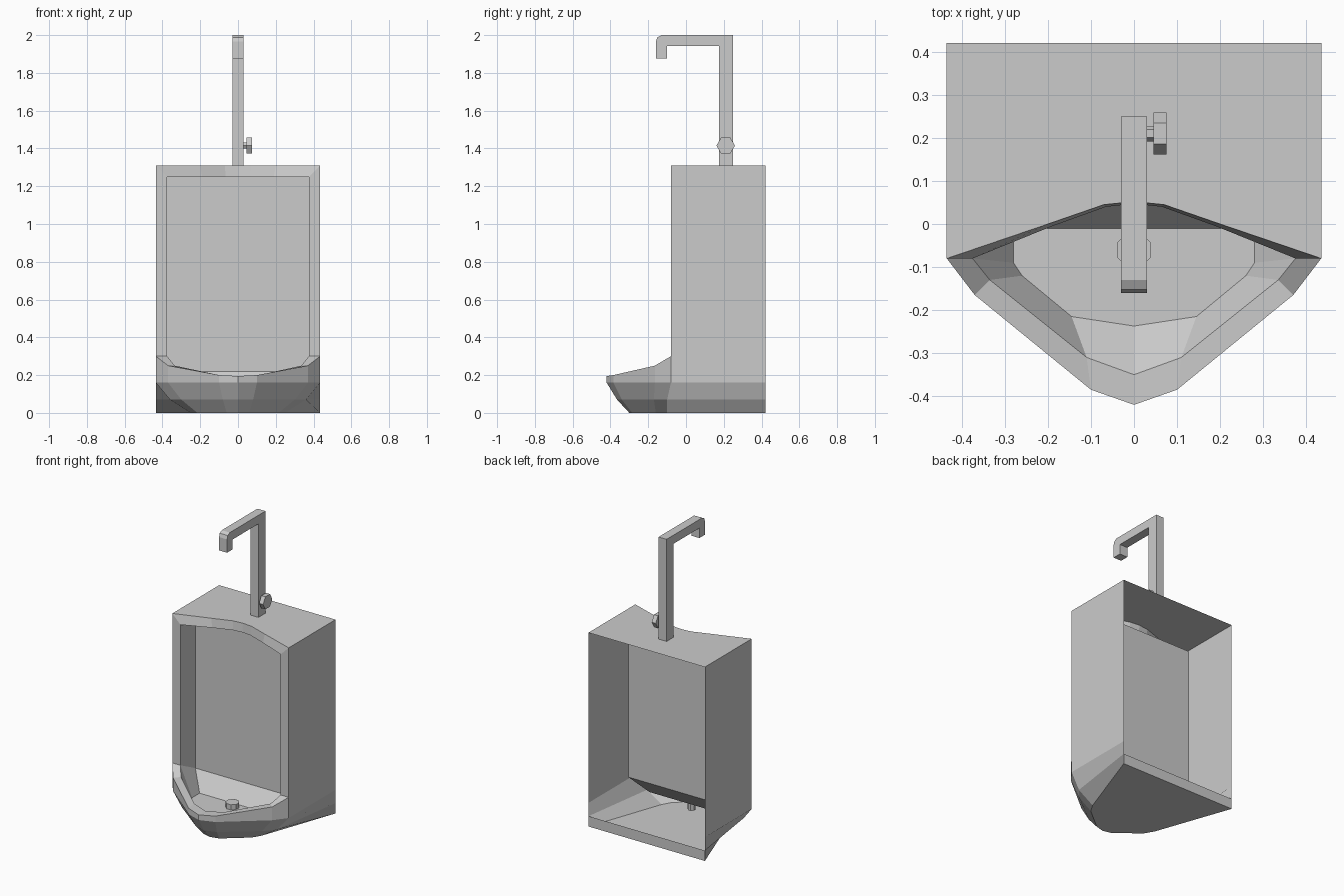
import bpy, bmesh, math
from mathutils import Matrix

if "Cube" in bpy.data.objects:
    bpy.data.objects.remove(bpy.data.objects["Cube"])


def finish(bm, name):
    bmesh.ops.remove_doubles(bm, verts=bm.verts, dist=0.0005)
    bmesh.ops.recalc_face_normals(bm, faces=bm.faces)
    me = bpy.data.meshes.new(name)
    bm.to_mesh(me)
    bm.free()
    ob = bpy.data.objects.new(name, me)
    bpy.context.collection.objects.link(ob)
    return ob


def face(bm, pts):
    bm.faces.new([bm.verts.new(p) for p in pts])


def full(half):
    """Mirror a +x half outline that ends on x = 0."""
    return half + [(-x, y, z) for x, y, z in half[-2::-1]]


def strip(bm, a, b):
    for i in range(len(a) - 1):
        face(bm, [a[i], a[i + 1], b[i + 1], b[i]])


def both(bm, pts):
    """Face on the right side and its mirror image."""
    face(bm, pts)
    face(bm, [(-x, y, z) for x, y, z in reversed(pts)])


def prism(name, sides, radius, depth, center, axis='Z', turn=0.0):
    bm = bmesh.new()
    bmesh.ops.create_cone(bm, cap_ends=True, segments=sides, radius1=radius,
                          radius2=radius, depth=depth)
    m = Matrix.Rotation(turn, 4, 'Z')
    if axis == 'X':
        m = Matrix.Rotation(math.pi / 2, 4, 'Y') @ m
    bmesh.ops.transform(bm, matrix=Matrix.Translation(center) @ m, verts=bm.verts)
    return finish(bm, name)


W, N, TOP, LIP = 0.435, 0.375, 1.31, 1.25   # half widths and heights
BACK, FRONT, PANEL = 0.42, -0.08, 0.08      # depths
bm = bmesh.new()

# Outer bowl rings from the ground to the widest line
r0 = full([(W, BACK, 0), (.25, -.10, 0), (.215, -.16, 0), (.06, -.285, 0), (0, -.30, 0)])
r1 = full([(W, BACK, .07), (.36, -.10, .07), (.30, -.17, .07), (.08, -.34, .07), (0, -.365, .07)])
r2 = full([(W, BACK, .16), (W, FRONT, .16), (.37, -.165, .16), (.10, -.385, .16), (0, -.42, .16)])
strip(bm, r0, r1)
strip(bm, r1, r2)
face(bm, r0)
face(bm, [r0[0], r0[-1], r1[-1], r1[0]])

# Bowl rim, inner slope and floor
rim = full([(W, FRONT, .30), (.37, -.165, .25), (.10, -.385, .20), (0, -.42, .195)])
inner = full([(N, FRONT, .30), (.335, -.13, .25), (.11, -.31, .20), (0, -.35, .195)])
floor = full([(.28, -.09, .11), (.26, -.12, .11), (.145, -.215, .11), (0, -.237, .11)])
strip(bm, r2[1:-1], rim)
strip(bm, rim, inner)
strip(bm, inner, floor)
face(bm, floor + [(-.28, -.01, .11), (.28, -.01, .11)])
face(bm, [(.28, -.01, .11), (-.28, -.01, .11), (-N, PANEL, .22), (N, PANEL, .22)])
both(bm, [(N, PANEL, .22), (.28, -.01, .11), (.28, -.09, .11), (N, FRONT, .30)])

# Side walls, front frame and niche sides
both(bm, [(W, BACK, .16), (W, BACK, TOP), (W, FRONT, TOP), (W, FRONT, .30), (W, FRONT, .16)])
both(bm, [(W, FRONT, TOP), (W, FRONT, .30), (N, FRONT, .30), (N, FRONT, LIP)])
both(bm, [(N, FRONT, LIP), (N, FRONT, .30), (N, PANEL, .22), (N, PANEL, LIP)])

# Top with scooped front edge, lip band, niche ceiling and niche panel
edge = full([(W, FRONT, TOP), (.20, 0, TOP), (.07, .045, TOP), (0, .052, TOP)])
lip = full([(N, FRONT, LIP), (.19, -.005, LIP), (.065, .04, LIP), (0, .047, LIP)])
face(bm, edge + [(-W, BACK, TOP), (W, BACK, TOP)])
strip(bm, edge, lip)
face(bm, lip + [(-N, PANEL, LIP), (N, PANEL, LIP)])
face(bm, [(N, PANEL, LIP), (-N, PANEL, LIP), (-N, PANEL, .22), (N, PANEL, .22)])
finish(bm, "urinal_body")

# Square water pipe, extruded side profile
profile = [(.25, TOP), (.25, 2), (-.13, 2), (-.152, 1.988), (-.16, 1.965), (-.16, 1.875),
           (-.10, 1.875), (-.10, 1.942), (.175, 1.942), (.175, TOP)]
bm = bmesh.new()
f = bm.faces.new([bm.verts.new((-.03, y, z)) for y, z in profile])
ext = bmesh.ops.extrude_face_region(bm, geom=[f])
bmesh.ops.translate(bm, vec=(.06, 0, 0),
                    verts=[v for v in ext["geom"] if isinstance(v, bmesh.types.BMVert)])
finish(bm, "water_pipe")

# Valve handle with stem, and the drain
prism("valve_stem", 6, .018, .03, (.038, .21, 1.415), 'X')
prism("valve_handle", 6, .049, .03, (.06, .21, 1.415), 'X')
prism("drain_cap", 8, .043, .04, (0, -.06, .125), 'Z', math.pi / 8)
prism("drain_stem", 8, .025, .06, (0, -.06, .08), 'Z', math.pi / 8)
